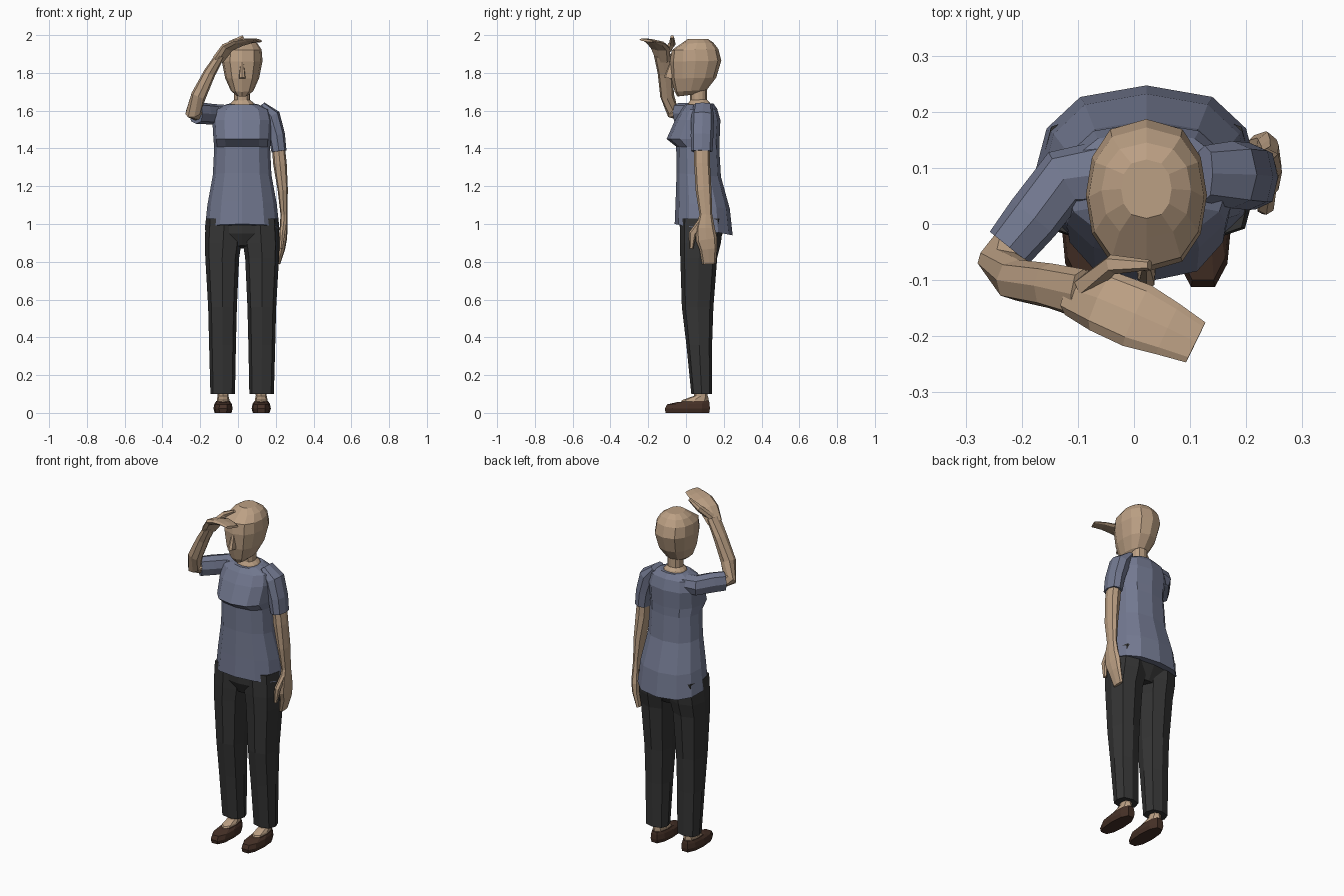
import bpy, bmesh
from math import sin, cos, pi
from mathutils import Vector

CX = 0.022  # body centre line


def material(name, rgb):
    m = bpy.data.materials.new(name)
    m.diffuse_color = (*rgb, 1)
    return m


SKIN = material("skin", (0.50, 0.35, 0.23))
CLOTH = material("blue_cloth", (0.17, 0.19, 0.28))
DARK = material("dark_cloth", (0.035, 0.035, 0.035))
LEATHER = material("brown_leather", (0.06, 0.03, 0.02))


def spow(v, e):
    return (abs(v) ** e) * (1 if v >= 0 else -1)


def skin_rings(name, rings, mat):
    """Join closed rings of points into one flat-shaded, capped mesh."""
    bm = bmesh.new()
    vr = [[bm.verts.new(p) for p in r] for r in rings]
    n = len(vr[0])
    for a, b in zip(vr, vr[1:]):
        for i in range(n):
            j = (i + 1) % n
            bm.faces.new((a[i], a[j], b[j], b[i]))
    bm.faces.new(vr[0][::-1])
    bm.faces.new(vr[-1])
    bmesh.ops.recalc_face_normals(bm, faces=bm.faces)
    me = bpy.data.meshes.new(name)
    bm.to_mesh(me)
    bm.free()
    me.materials.append(mat)
    ob = bpy.data.objects.new(name, me)
    bpy.context.collection.objects.link(ob)
    return ob


def stack(name, rows, mat, n=12, ex=0.75, ey=1.0):
    """Upright loft; row = (centre x, z front, z back, half width, y front, y back)."""
    rings = []
    for cx, zf, zb, hw, yf, yb in rows:
        ring = []
        for i in range(n):
            a = 2 * pi * i / n
            s = spow(sin(a), ey)
            t = (s + 1) / 2
            ring.append((cx + hw * spow(cos(a), ex), yf + (yb - yf) * t, zf + (zb - zf) * t))
        rings.append(ring)
    return skin_rings(name, rings, mat)


def limb(name, rows, mat, hint=(0, 1, 0), n=8):
    """Loft along a path; row = (point, radius along hint, radius across)."""
    pts = [Vector(r[0]) for r in rows]
    rings = []
    for i, (_, ru, rv) in enumerate(rows):
        t = Vector()
        if i > 0:
            t += (pts[i] - pts[i - 1]).normalized()
        if i < len(pts) - 1:
            t += (pts[i + 1] - pts[i]).normalized()
        t.normalize()
        u = Vector(hint)
        u = (u - t * u.dot(t)).normalized()
        v = t.cross(u)
        rings.append([pts[i] + u * ru * spow(cos(2 * pi * k / n), 0.8)
                      + v * rv * spow(sin(2 * pi * k / n), 0.8) for k in range(n)])
    return skin_rings(name, rings, mat)


# Head, nose and neck
stack("head", [(CX, *r) for r in [
    (1.675, 1.69, 0.032, -0.045, 0.08), (1.70, 1.71, 0.06, -0.06, 0.11),
    (1.77, 1.775, 0.09, -0.078, 0.16), (1.86, 1.865, 0.108, -0.085, 0.187),
    (1.92, 1.925, 0.103, -0.076, 0.172), (1.955, 1.96, 0.08, -0.025, 0.145),
    (1.98, 1.98, 0.045, 0.01, 0.115)]], SKIN)
stack("nose", [(CX, *r) for r in [
    (1.775, 1.765, 0.017, -0.117, -0.04), (1.79, 1.79, 0.016, -0.112, -0.04),
    (1.86, 1.86, 0.008, -0.084, -0.04)]], SKIN, n=8, ex=0.5, ey=0.7)
stack("neck", [(CX, *r) for r in [
    (1.60, 1.61, 0.078, 0.0, 0.14), (1.638, 1.645, 0.06, 0.012, 0.125),
    (1.655, 1.66, 0.042, 0.022, 0.11), (1.72, 1.72, 0.042, 0.022, 0.11)]], SKIN)

# Shirt body with bust ledge and low back hem
stack("shirt_body", [(CX, *r) for r in [
    (1.00, 0.94, 0.198, -0.06, 0.247), (1.12, 1.08, 0.184, -0.055, 0.232),
    (1.27, 1.25, 0.155, -0.05, 0.185), (1.41, 1.40, 0.148, -0.052, 0.176),
    (1.45, 1.45, 0.152, -0.103, 0.178), (1.55, 1.55, 0.158, -0.058, 0.182),
    (1.605, 1.61, 0.145, -0.025, 0.165), (1.632, 1.638, 0.08, -0.005, 0.145)]], CLOTH)

# Trousers: hips and two legs
stack("hips", [(CX, *r) for r in [
    (0.885, 0.87, 0.13, 0.0, 0.15), (0.95, 0.95, 0.19, -0.032, 0.195),
    (1.05, 1.04, 0.185, -0.035, 0.205)]], DARK)
for side, s in (("right", -1), ("left", 1)):
    rows = []
    for z, inner, outer, yf, yb in [(0.10, 0.038, 0.168, 0.028, 0.138), (0.36, 0.033, 0.175, 0.002, 0.138),
                                    (0.56, 0.028, 0.18, -0.022, 0.145), (0.82, 0.016, 0.195, -0.03, 0.165),
                                    (0.90, 0.004, 0.198, -0.033, 0.185), (1.03, -0.005, 0.192, -0.033, 0.2)]:
        rows.append((CX + s * (inner + outer) / 2, z, z, (outer - inner) / 2, yf, yb))
    stack(side + "_trouser_leg", rows, DARK, n=8, ex=0.75, ey=0.75)

    # Foot and slip-on shoe
    fx = CX + s * 0.101
    stack(side + "_shoe", [(fx, *r) for r in [
        (0, 0, 0.044, -0.113, 0.128), (0.022, 0.022, 0.051, -0.118, 0.132),
        (0.045, 0.05, 0.046, -0.105, 0.13), (0.058, 0.065, 0.037, -0.045, 0.125)]],
        LEATHER, n=10, ex=0.75, ey=0.9)
    stack(side + "_foot", [(fx, *r) for r in [
        (0.04, 0.05, 0.034, -0.04, 0.12), (0.068, 0.075, 0.033, -0.02, 0.12),
        (0.09, 0.09, 0.029, 0.042, 0.115), (0.14, 0.14, 0.03, 0.042, 0.115)]], SKIN, n=8)

# Hanging left arm
limb("left_sleeve", [((0.125, 0.09, 1.63), 0.05, 0.02), ((0.175, 0.088, 1.57), 0.06, 0.05),
                     ((0.205, 0.085, 1.47), 0.06, 0.044), ((0.217, 0.083, 1.385), 0.057, 0.04)], CLOTH)
limb("left_arm_and_hand", [
    ((0.213, 0.085, 1.42), 0.043, 0.034), ((0.222, 0.085, 1.32), 0.042, 0.036),
    ((0.237, 0.093, 1.18), 0.042, 0.027), ((0.243, 0.105, 1.05), 0.034, 0.018),
    ((0.242, 0.102, 0.98), 0.05, 0.021), ((0.237, 0.108, 0.92), 0.057, 0.022),
    ((0.232, 0.118, 0.87), 0.047, 0.018), ((0.213, 0.122, 0.79), 0.036, 0.011)], SKIN)
limb("left_thumb", [((0.242, 0.08, 1.01), 0.02, 0.014), ((0.235, 0.035, 0.95), 0.02, 0.015),
                    ((0.228, 0.028, 0.87), 0.01, 0.009)], SKIN, n=6)

# Raised right arm, shading the eyes
limb("right_sleeve", [((-0.05, 0.09, 1.585), 0.06, 0.045), ((-0.125, 0.08, 1.58), 0.055, 0.055),
                      ((-0.18, 0.01, 1.585), 0.05, 0.056), ((-0.222, -0.042, 1.585), 0.045, 0.055)], CLOTH)
limb("right_arm", [
    ((-0.205, -0.022, 1.585), 0.036, 0.042), ((-0.238, -0.07, 1.592), 0.036, 0.042),
    ((-0.208, -0.1, 1.68), 0.037, 0.04), ((-0.15, -0.11, 1.80), 0.04, 0.032),
    ((-0.092, -0.125, 1.895), 0.045, 0.024)], SKIN)
limb("right_hand", [
    ((-0.105, -0.122, 1.87), 0.044, 0.025), ((-0.055, -0.138, 1.935), 0.057, 0.021),
    ((0.005, -0.163, 1.96), 0.06, 0.015), ((0.06, -0.187, 1.97), 0.05, 0.01),
    ((0.11, -0.211, 1.972), 0.04, 0.007)], SKIN, hint=(0.4, 1, -0.15))
limb("right_thumb", [((-0.09, -0.115, 1.9), 0.022, 0.018), ((-0.038, -0.072, 1.955), 0.018, 0.018),
                     ((0.028, -0.073, 1.992), 0.009, 0.009)], SKIN, n=6)
